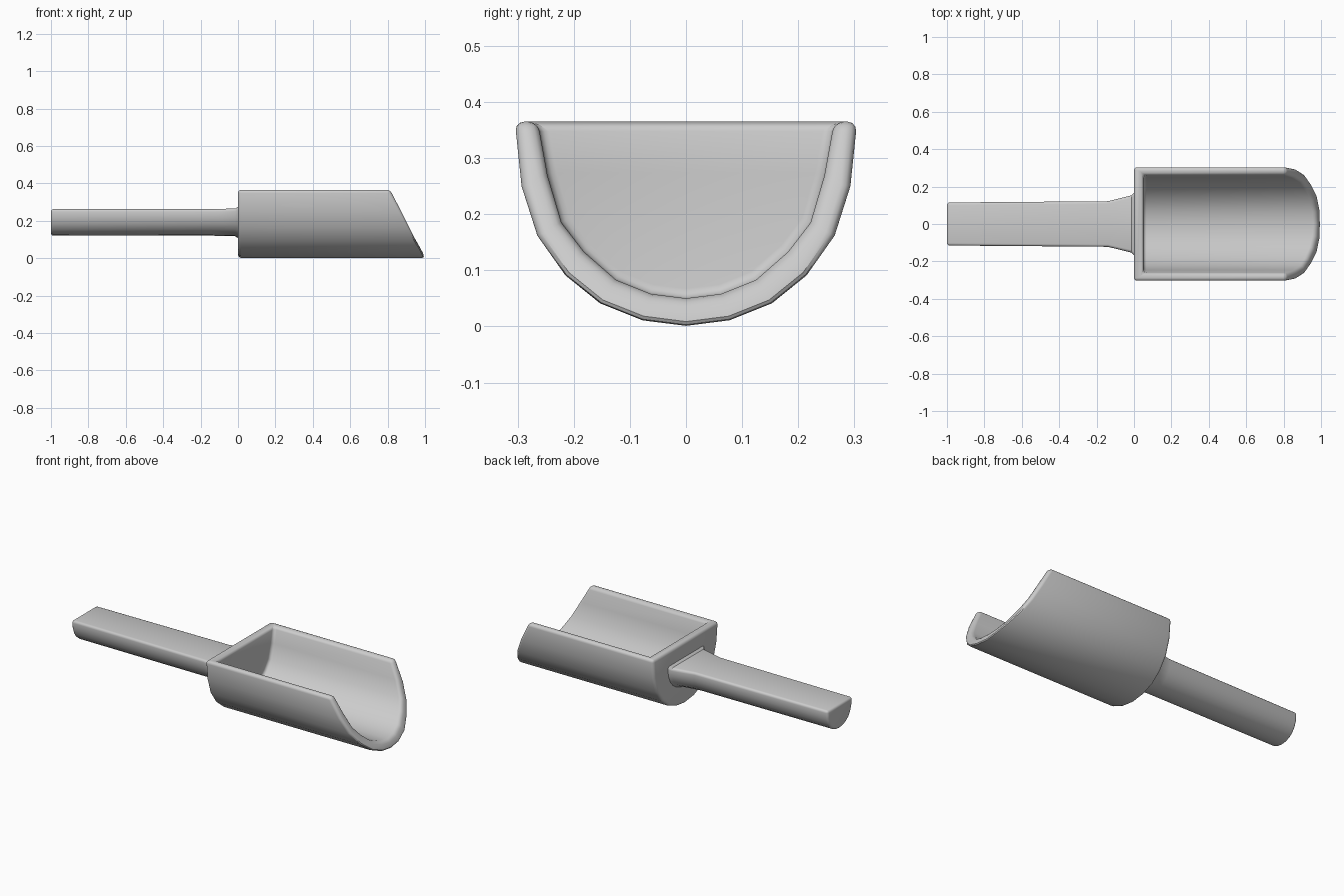
import bpy, bmesh, math

if "Cube" in bpy.data.objects:
    bpy.data.objects.remove(bpy.data.objects["Cube"])


def finish(name, bm, bevel, segments):
    """Round the hard edges, then make a smooth-shaded object."""
    bmesh.ops.recalc_face_normals(bm, faces=bm.faces)
    hard = [e for e in bm.edges if e.calc_face_angle(0) > math.radians(42)]
    bmesh.ops.bevel(bm, geom=hard, offset=bevel, segments=segments, profile=0.5,
                    affect='EDGES', clamp_overlap=True)
    bmesh.ops.recalc_face_normals(bm, faces=bm.faces)
    mesh = bpy.data.meshes.new(name)
    bm.to_mesh(mesh)
    bm.free()
    obj = bpy.data.objects.new(name, mesh)
    bpy.context.collection.objects.link(obj)
    bpy.ops.object.select_all(action='DESELECT')
    bpy.context.view_layer.objects.active = obj
    obj.select_set(True)
    bpy.ops.object.shade_smooth_by_angle(angle=math.radians(35))
    return obj


def mirrored(half):
    """Half profile from the keel upward -> full profile across y."""
    return [(-y, z) for y, z in reversed(half[1:])] + half


def tip_x(z):
    """Slanted mouth of the scoop: x as a function of height."""
    pts = [(0, 1.0), (0.02, 0.995), (0.09, 0.952), (0.19, 0.902),
           (0.25, 0.873), (0.366, 0.812)]
    for (z0, x0), (z1, x1) in zip(pts, pts[1:]):
        if z <= z1:
            return x0 + (x1 - x0) * (z - z0) / (z1 - z0)
    return pts[-1][1]


# Bowl: outer and inner shells, each with a back wall, joined by a rim
outer = mirrored([(0, 0.001), (0.078, 0.011), (0.153, 0.041), (0.215, 0.091),
                  (0.265, 0.162), (0.293, 0.25), (0.305, 0.365)])
inner = mirrored([(0, 0.05), (0.063, 0.058), (0.125, 0.083), (0.182, 0.133),
                  (0.222, 0.185), (0.247, 0.27), (0.264, 0.365)])
bm = bmesh.new()
shells = []
for profile, back_x in ((outer, 0.0), (inner, 0.05)):
    back = [bm.verts.new((back_x, y, z)) for y, z in profile]
    tip = [bm.verts.new((tip_x(z), y, z)) for y, z in profile]
    bm.faces.new(back)
    for i in range(len(profile) - 1):
        bm.faces.new((back[i], back[i + 1], tip[i + 1], tip[i]))
    shells.append((back, tip))
(ob, ot), (ib, it) = shells
for i in range(len(outer) - 1):
    bm.faces.new((ot[i], ot[i + 1], it[i + 1], it[i]))
for k in (0, -1):
    bm.faces.new((ob[k], ot[k], it[k], ib[k]))
bm.faces.new((ob[0], ob[-1], ib[-1], ib[0]))
finish("scoop_bowl", bm, 0.017, 3)

# Handle: flat-topped D section lofted along x, flaring into the bowl
stations = [(-1.0, 0.116, 0.262, 0.12), (-0.14, 0.123, 0.262, 0.12),
            (-0.015, 0.153, 0.264, 0.117), (0.003, 0.172, 0.278, 0.105),
            (0.02, 0.185, 0.285, 0.1)]
bm = bmesh.new()
rings = []
for x, w, top, bottom in stations:
    ring = []
    for i in range(13):
        a = math.pi * i / 12
        ring.append(bm.verts.new((x, w * math.cos(a),
                                  top - (top - bottom) * math.sin(a) ** 0.8)))
    rings.append(ring)
for r0, r1 in zip(rings, rings[1:]):
    for i in range(13):
        j = (i + 1) % 13
        bm.faces.new((r0[i], r0[j], r1[j], r1[i]))
bm.faces.new(rings[0])
bm.faces.new(rings[-1])
finish("handle", bm, 0.014, 3)
